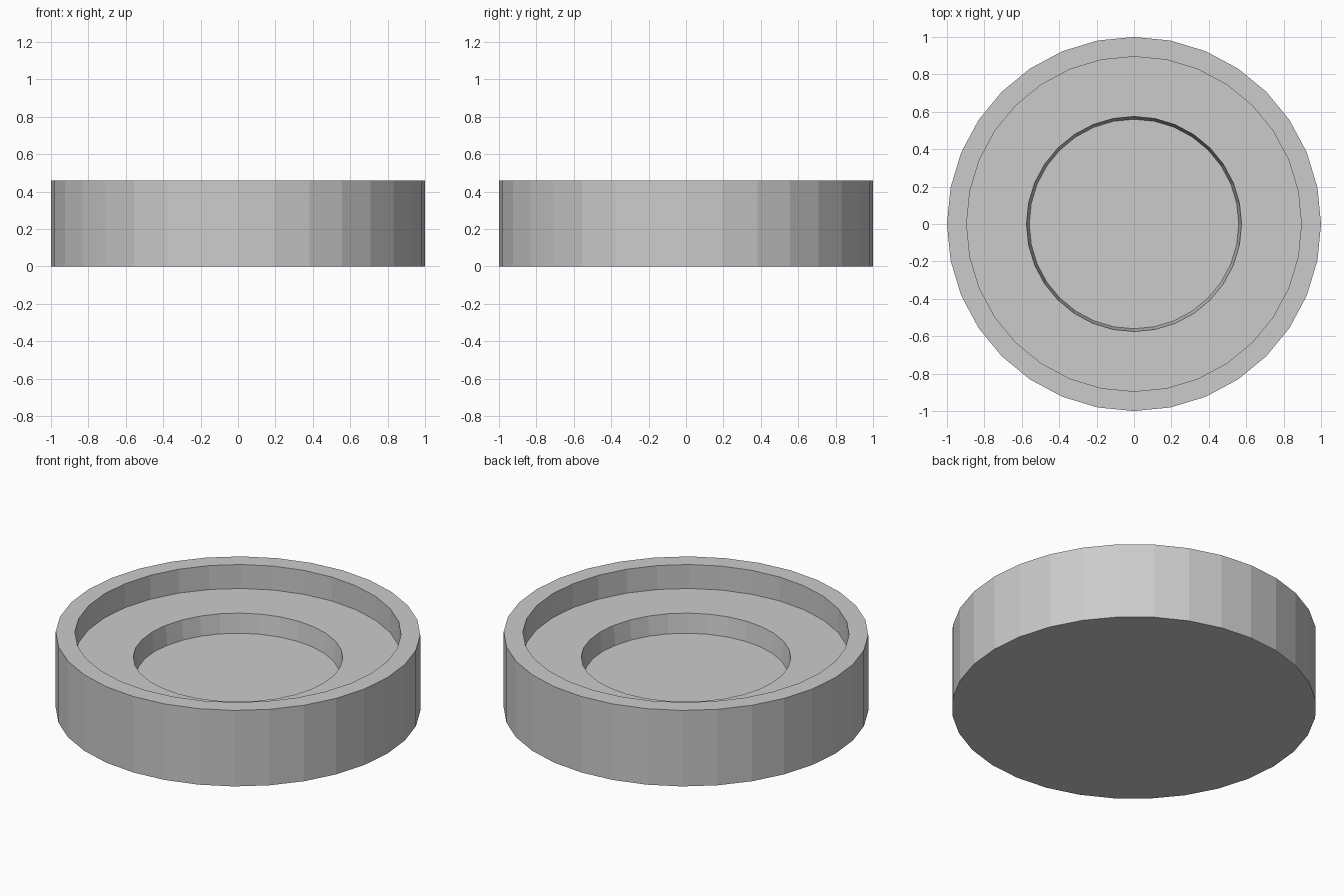
import bpy
import bmesh
from math import sin, cos, tau

cube = bpy.data.objects.get("Cube")
if cube:
    bpy.data.objects.remove(cube, do_unlink=True)

SIDES = 32

grey = bpy.data.materials.new("plain grey")
grey.use_nodes = True
colour = (0.6, 0.6, 0.6, 1)
grey.diffuse_color = colour
grey.node_tree.nodes["Principled BSDF"].inputs["Base Color"].default_value = colour


def lathe(name, profile, material):
    """Turn a (radius, height) profile round z and cap both ends."""
    bm = bmesh.new()
    rings = [[bm.verts.new((r * cos(tau * i / SIDES), r * sin(tau * i / SIDES), z))
              for i in range(SIDES)] for r, z in profile]
    for low, high in zip(rings, rings[1:]):
        for i in range(SIDES):
            j = (i + 1) % SIDES
            bm.faces.new((low[i], low[j], high[j], high[i]))
    bm.faces.new(rings[0][::-1])
    bm.faces.new(rings[-1])
    bmesh.ops.recalc_face_normals(bm, faces=bm.faces)
    mesh = bpy.data.meshes.new(name)
    bm.to_mesh(mesh)
    bm.free()
    mesh.materials.append(material)
    obj = bpy.data.objects.new(name, mesh)
    bpy.context.collection.objects.link(obj)
    return obj


# Round dish: outer wall, rim, stepped shelf, tapered central recess
lathe("stepped_dish", [
    (1.0, 0.0), (1.0, 0.46),
    (0.895, 0.46), (0.895, 0.315),
    (0.575, 0.315), (0.56, 0.2),
], grey)
